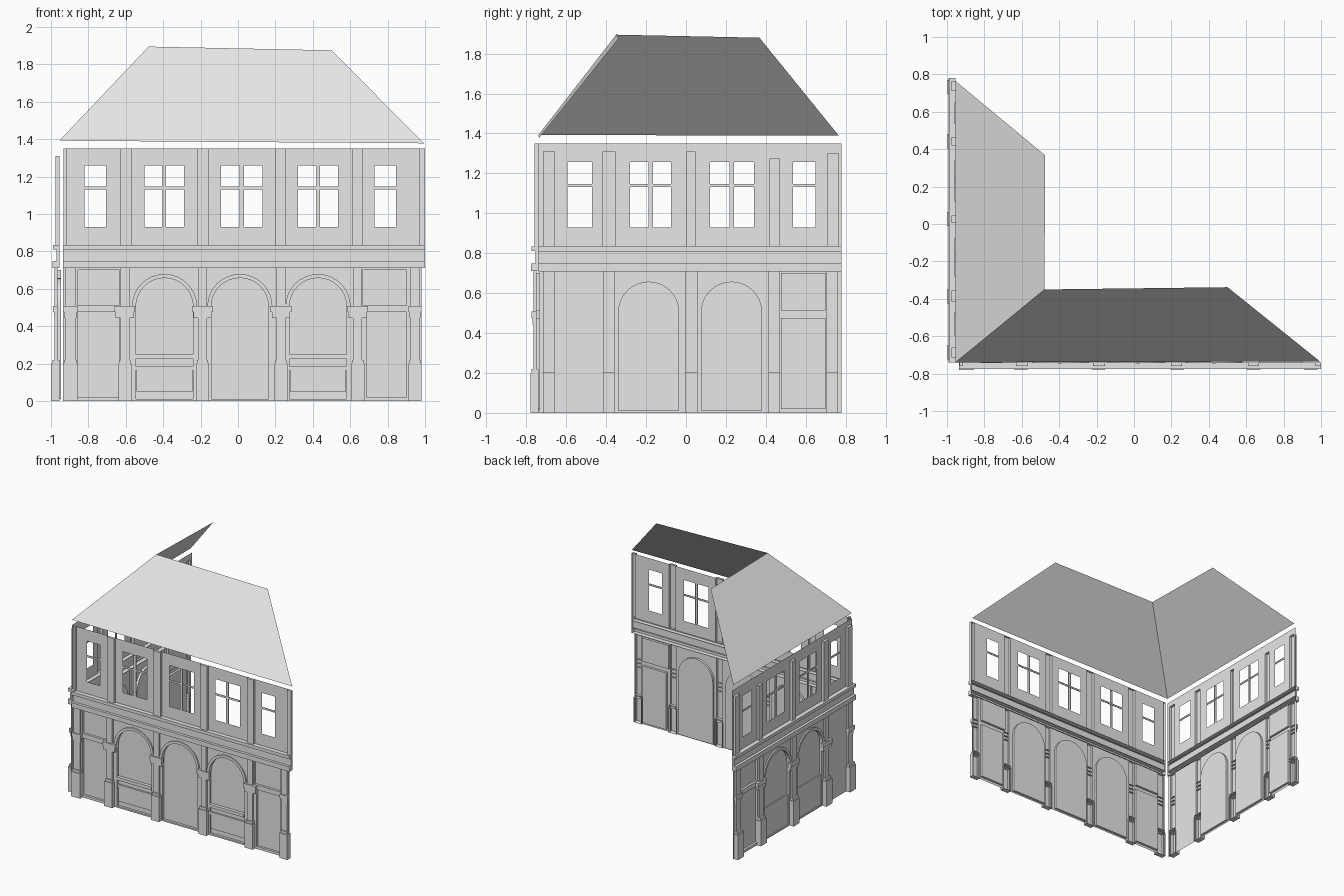
import bpy, bmesh, math
from mathutils import Matrix

if "Cube" in bpy.data.objects:
    bpy.data.objects.remove(bpy.data.objects["Cube"], do_unlink=True)

GREY = (0.8, 0.8, 0.8, 1)
stone = bpy.data.materials.new("plain grey")
stone.use_nodes = True
stone.diffuse_color = GREY
stone.node_tree.nodes["Principled BSDF"].inputs["Base Color"].default_value = GREY

# Facade space: u runs along the wall, d outward, z up
FRONT = Matrix.Translation((0, -0.74, 0))
WING = Matrix(((0, 1, 0, -0.955), (1, 0, 0, 0), (0, 0, 1, 0), (0, 0, 0, 1)))


def finish(name, bm, matrix=None):
    if matrix is not None:
        bm.transform(matrix)
        if matrix.determinant() < 0:
            bmesh.ops.reverse_faces(bm, faces=bm.faces[:])
    mesh = bpy.data.meshes.new(name)
    bm.to_mesh(mesh)
    bm.free()
    mesh.materials.append(stone)
    bpy.context.collection.objects.link(bpy.data.objects.new(name, mesh))


def rect(u0, u1, z0, z1):
    return [(u0, z0), (u1, z0), (u1, z1), (u0, z1)]


def arc(c, r, spring=0.505, steps=16):
    return [(c + r * math.cos(math.pi * i / steps), spring + r * math.sin(math.pi * i / steps))
            for i in range(steps + 1)]


def arch(c, r=0.153, foot=0.012):
    return [(c - r, foot), (c + r, foot)] + arc(c, r)


def ring(bm, loop, d):
    return [bm.verts.new((u, -d, z)) for u, z in loop]


def prism(bm, loop, d0, d1):
    """Raised or sunken shape with an open back."""
    back, face = ring(bm, loop, d0), ring(bm, loop, d1)
    bm.faces.new(face)
    n = len(loop)
    for i in range(n):
        j = (i + 1) % n
        bm.faces.new((back[i], back[j], face[j], face[i]))


def sheet(bm, outline, holes, d):
    """Flat wall with openings."""
    edges = []
    for loop in [outline] + holes:
        vs = ring(bm, loop, d)
        edges += [bm.edges.new((vs[i], vs[(i + 1) % len(vs)])) for i in range(len(vs))]
    made = bmesh.ops.triangle_fill(bm, edges=edges, use_beauty=True, normal=(0, -1, 0))
    for f in made["geom"]:
        if isinstance(f, bmesh.types.BMFace):
            f.normal_update()
            if f.normal.y > 0:
                f.normal_flip()


def gaps(start, end, pilasters):
    stops = [start] + [v for p in pilasters for v in p] + [end]
    return [(a, b) for a, b in zip(stops[::2], stops[1::2]) if b - a > 0.004]


def inside(items, a, b):
    return [i for i in items if a < sum(p[0] for p in i) / len(i) < b]


def upper_floor(name, matrix, start, end, pilasters, heights, windows):
    z0, z1 = 0.835, 1.35
    holes = [rect(a, b, 0.93, 1.258) for a, b in windows]
    wall, posts, bars = bmesh.new(), bmesh.new(), bmesh.new()
    for a, b in gaps(start, end, pilasters):
        sheet(wall, rect(a, b, z0, z1), inside(holes, a, b), 0)
    for (a, b), h in zip(pilasters, heights):
        prism(posts, rect(a, b, z0, h), 0, 0.02)
        if h < z1:
            sheet(wall, rect(a, b, h, z1), [], 0)
    for a, b in windows:
        prism(bars, rect(a, b, 1.131, 1.146), 0, 0.004)
        if b - a > 0.15:
            c = (a + b) / 2
            prism(bars, rect(c - 0.011, c + 0.011, 0.93, 1.258), 0, 0.005)
    finish(name + "_upper_wall", wall, matrix)
    finish(name + "_upper_pilasters", posts, matrix)
    finish(name + "_window_bars", bars, matrix)
    # Cornice bands between the storeys
    bands = bmesh.new()
    for lo, hi, d in ((0.81, 0.835, 0.035), (0.748, 0.81, 0.015), (0.71, 0.748, 0.036)):
        prism(bands, rect(start, end, lo, hi), 0, d)
    finish(name + "_cornice", bands, matrix)


def ground_floor(name, matrix, start, end, bases, arches, panels, base_depth):
    top, wall_d, sunk = 0.71, 0.01, -0.008
    slim = 0.011
    shafts = [(a + slim, b - slim) for a, b in bases]
    recesses = [arch(c) for c, kind in arches] + panels
    wall, posts, trim, infill = (bmesh.new() for _ in range(4))
    for a, b in gaps(start, end, shafts):
        sheet(wall, rect(a, b, 0, top), inside(recesses, a, b), wall_d)
    for loop in recesses:
        prism(wall, loop, wall_d, sunk)
    # Pilasters: plinth, shaft and impost block
    for i, ((a, b), (s, t)) in enumerate(zip(bases, shafts)):
        prism(posts, rect(s, t, 0.2, top), wall_d, 0.025)
        prism(posts, rect(a, b, 0, 0.2), 0, base_depth)
        prism(posts, rect(a + 0.005, b - 0.005, 0.2, 0.22), 0, base_depth - 0.007)
        sole = ring(posts, rect(s, t, 0, 0), 0)
        posts.verts.remove(sole[2])
        posts.verts.remove(sole[3])
        w = 0.02 if 0 < i < len(bases) - 1 else 0
        prism(posts, rect(a - w, b + w, 0.475, 0.508), wall_d, 0.034)
        prism(posts, rect(a - w + 0.006, b + w - 0.006, 0.444, 0.475), wall_d, 0.028)
    # Arch mouldings and the panelling under the arched windows
    for c, kind in arches:
        prism(trim, arc(c, 0.174) + arc(c, 0.153)[::-1], wall_d, 0.02)
        l, r = c - 0.153, c + 0.153
        if kind == "panelled":
            prism(infill, rect(l, r, 0.225, 0.25), sunk, 0.018)
            prism(infill, rect(l, r, 0.165, 0.185), sunk, 0.006)
            prism(infill, rect(l + 0.004, r - 0.004, 0.05, 0.165), sunk, 0.002)
        elif kind == "sill":
            prism(infill, rect(l, r, 0.012, 0.25), sunk, 0.002)
    finish(name + "_ground_wall", wall, matrix)
    finish(name + "_ground_pilasters", posts, matrix)
    finish(name + "_arch_mouldings", trim, matrix)
    finish(name + "_arch_panelling", infill, matrix)


# Front facade
upper_floor("front", FRONT, -0.935, 1.0,
            [(-0.933, -0.915), (-0.63, -0.567), (-0.22, -0.155), (0.197, 0.257), (0.61, 0.668), (0.967, 1.0)],
            [1.35] * 6,
            [(-0.82, -0.705), (-0.5, -0.29), (-0.09, 0.13), (0.32, 0.535), (0.73, 0.845)])
ground_floor("front", FRONT, -0.935, 0.98,
             [(-0.935, -0.855), (-0.64, -0.57), (-0.225, -0.155), (0.195, 0.265), (0.605, 0.675), (0.912, 0.982)],
             [(-0.393, "panelled"), (0.01, "door"), (0.428, "panelled")],
             [rect(-0.855, -0.635, 0.512, 0.7), rect(-0.855, -0.635, 0.02, 0.475),
              rect(0.668, 0.9, 0.512, 0.7), rect(0.69, 0.9, 0.02, 0.475)], 0.04)

# Side wing facade
upper_floor("wing", WING, -0.74, 0.78,
            [(-0.715, -0.66), (-0.415, -0.355), (0.005, 0.045), (0.42, 0.465), (0.71, 0.765)],
            [1.31, 1.31, 1.31, 1.275, 1.3],
            [(-0.595, -0.47), (-0.28, -0.075), (0.12, 0.34), (0.535, 0.65)])
ground_floor("wing", WING, -0.74, 0.78,
             [(-0.725, -0.65), (-0.425, -0.35), (-0.01, 0.065), (0.405, 0.48), (0.695, 0.77)],
             [(-0.187, "sill"), (0.228, "sill")],
             [rect(0.475, 0.7, 0.512, 0.7), rect(0.475, 0.7, 0.02, 0.475)], 0.045)

# Roof slopes: single sheets meeting at the hip
eave, ridge = (-0.955, -0.74, 1.392), (-0.478, -0.35, 1.895)
slopes = {
    "front_roof_slope": [eave, (0.995, -0.735, 1.378), (0.5, -0.338, 1.875), ridge],
    "wing_roof_slope": [(-0.955, 0.765, 1.39), eave, ridge, (-0.476, 0.368, 1.88)],
}
for name, corners in slopes.items():
    bm = bmesh.new()
    bm.faces.new([bm.verts.new(c) for c in corners])
    finish(name, bm)
